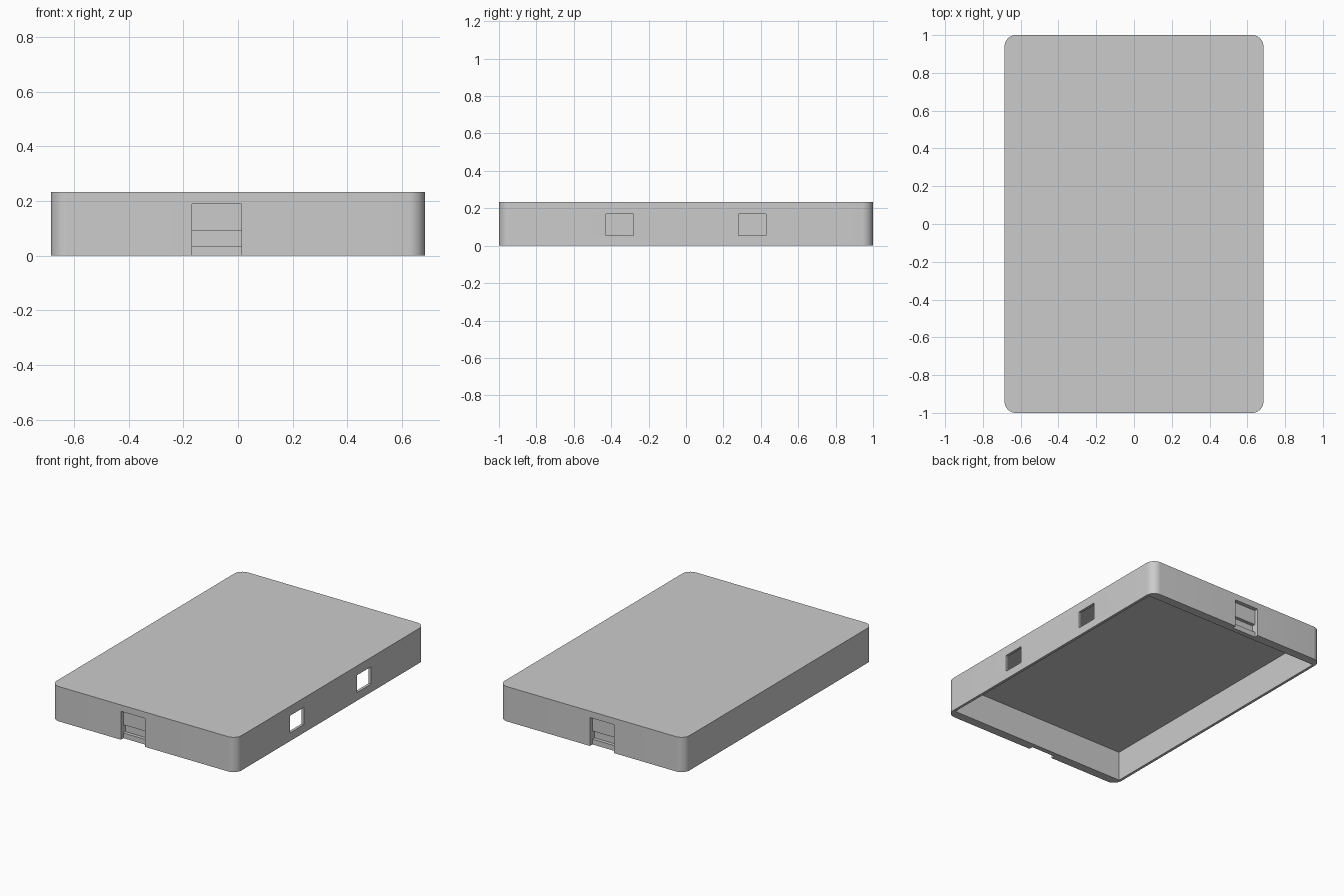
import bpy, bmesh, math
from mathutils import Vector

old = bpy.data.objects.get("Cube")
if old:
    bpy.data.objects.remove(old, do_unlink=True)

W, L, H, R = 1.37, 2.0, 0.233, 0.06      # outer size and corner radius
WALL_X, WALL_Y, CEILING = 0.018, 0.06, 0.2

grey = bpy.data.materials.new("plain grey")
grey.use_nodes = True
colour = (0.6, 0.6, 0.6, 1)
grey.diffuse_color = colour
grey.node_tree.nodes["Principled BSDF"].inputs["Base Color"].default_value = colour


def add_box(name, low, high):
    """Box between two opposite corners."""
    low, high = Vector(low), Vector(high)
    bm = bmesh.new()
    bmesh.ops.create_cube(bm, size=1)
    for v in bm.verts:
        v.co = (low + high) / 2 + v.co * (high - low)
    mesh = bpy.data.meshes.new(name)
    bm.to_mesh(mesh)
    bm.free()
    obj = bpy.data.objects.new(name, mesh)
    bpy.context.collection.objects.link(obj)
    return obj


def carve(target, name, low, high):
    """Cut a box out of the target."""
    cutter = add_box(name, low, high)
    mod = target.modifiers.new(name, 'BOOLEAN')
    mod.operation = 'DIFFERENCE'
    mod.solver = 'EXACT'
    mod.object = cutter
    bpy.context.view_layer.objects.active = target
    bpy.ops.object.modifier_apply(modifier=mod.name)
    bpy.data.objects.remove(cutter, do_unlink=True)


# Tray cover: slab with rounded upright corners
cover = add_box("tray_cover", (-W / 2, -L / 2, 0), (W / 2, L / 2, H))
bm = bmesh.new()
bm.from_mesh(cover.data)
upright = [e for e in bm.edges if abs(e.verts[0].co.z - e.verts[1].co.z) > H / 2]
bmesh.ops.bevel(bm, geom=upright, offset=R, segments=10, profile=0.5, affect='EDGES')
bm.to_mesh(cover.data)
bm.free()
cover.data.materials.append(grey)

# Hollow underside with square inner corners
ix, iy = W / 2 - WALL_X, L / 2 - WALL_Y
carve(cover, "hollow", (-ix, -iy, -0.1), (ix, iy, CEILING))

# Two windows through one long wall
for y in (-0.355, 0.355):
    carve(cover, "window", (W / 2 - 0.1, y - 0.073, 0.055), (W / 2 + 0.1, y + 0.073, 0.17))

# Latch recess with a deeper groove, on both short walls
for side in (-1, 1):
    for name, depth, z0, z1 in (("recess", 0.027, -0.1, 0.19), ("groove", 0.05, 0.035, 0.09)):
        ys = sorted((side * (L / 2 - depth), side * (L / 2 + 0.1)))
        carve(cover, name, (-0.168, ys[0], z0), (0.012, ys[1], z1))

# Smooth the round corners, keep the edges sharp
bpy.ops.object.select_all(action='DESELECT')
cover.select_set(True)
bpy.context.view_layer.objects.active = cover
bpy.ops.object.shade_smooth_by_angle(angle=math.radians(30))
